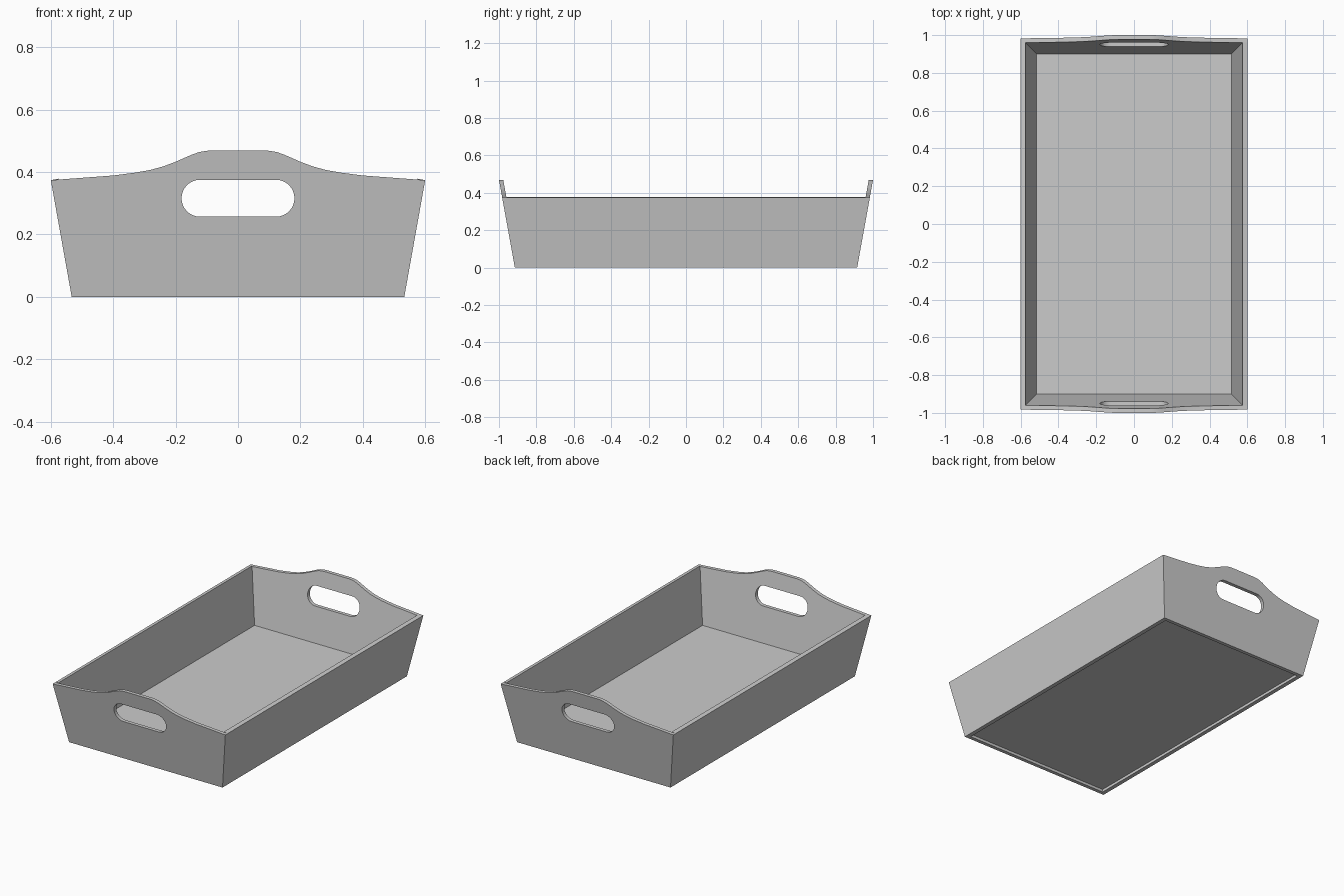
import bpy, bmesh, math
from mathutils import Matrix

if "Cube" in bpy.data.objects:
    bpy.data.objects.remove(bpy.data.objects["Cube"])

SX, SY = 0.179, 0.181      # outward lean of long sides and ends
BX, BY = 0.533, 0.915      # outer half sizes at the base
TX, TY = 0.026, 0.023      # wall thickness
RIM = 0.374


def add_object(name, mesh):
    bm = bmesh.new()
    bm.from_mesh(mesh)
    bmesh.ops.remove_doubles(bm, verts=bm.verts, dist=1e-5)
    bmesh.ops.recalc_face_normals(bm, faces=bm.faces)
    bm.to_mesh(mesh)
    bm.free()
    ob = bpy.data.objects.new(name, mesh)
    bpy.context.collection.objects.link(ob)
    bpy.ops.object.select_all(action='DESELECT')
    ob.select_set(True)
    bpy.context.view_layer.objects.active = ob
    bpy.ops.object.shade_smooth_by_angle(angle=math.radians(25))
    return ob


def prism(name, ring_a, ring_b):
    n = len(ring_a)
    faces = [tuple(range(n)), tuple(range(n, 2 * n))]
    faces += [(i, (i + 1) % n, n + (i + 1) % n, n + i) for i in range(n)]
    me = bpy.data.meshes.new(name)
    me.from_pydata(list(ring_a) + list(ring_b), [], faces)
    return add_object(name, me)


def inner_y(z):
    return BY - TY + SY * z


# End panels: curved outline with a rounded hand slot, leaned outwards
crest = [(0.085, .469), (0.102, .468), (0.125, .464), (0.15, .455), (0.2, .433),
         (0.24, .418), (0.28, .407), (0.33, .398), (0.4, .389), (BX + SX * RIM, RIM)]
outline = [(-BX, 0), (BX, 0)] + crest[::-1] + [(-x, z) for x, z in crest]
R, CX, CZ = 0.059, 0.122, 0.316
slot = []
for k in range(34):
    right = k < 17
    a = math.pi * (k if right else k - 1) / 16 - math.pi / 2
    slot.append(((CX if right else -CX) + R * math.cos(a), CZ + R * math.sin(a)))

curve = bpy.data.curves.new("end_profile", 'CURVE')
curve.dimensions = '2D'
curve.fill_mode = 'BOTH'
curve.extrude = TY / 2
for pts in (outline, slot):
    sp = curve.splines.new('POLY')
    sp.points.add(len(pts) - 1)
    for p, (x, z) in zip(sp.points, pts):
        p.co = (x, z, 0, 1)
    sp.use_cyclic_u = True
helper = bpy.data.objects.new("end_profile", curve)
bpy.context.collection.objects.link(helper)
dg = bpy.context.evaluated_depsgraph_get()
lean = Matrix(((1, 0, 0, 0), (0, SY, 1, BY - TY / 2), (0, 1, 0, 0), (0, 0, 0, 1)))
for name, turn in (("back_end", 0), ("front_end", math.pi)):
    me = bpy.data.meshes.new_from_object(helper.evaluated_get(dg))
    me.transform(Matrix.Rotation(turn, 4, 'Z') @ lean)
    add_object(name, me)
bpy.data.objects.remove(helper)

# Long sides: leaned boards fitted between the ends
section = [(BX, 0), (BX + SX * RIM, RIM), (BX + SX * RIM - 0.025, RIM + 0.005), (BX - TX, 0)]
for name, s in (("right_side", 1), ("left_side", -1)):
    prism(name, [(s * x, -inner_y(z), z) for x, z in section],
          [(s * x, inner_y(z), z) for x, z in section])

# Floor: slightly raised above the bottom edge of the walls
def floor_ring(z):
    x, y = BX - TX + SX * z, inner_y(z)
    return [(-x, -y, z), (x, -y, z), (x, y, z), (-x, y, z)]


prism("floor", floor_ring(0.02), floor_ring(0.045))
